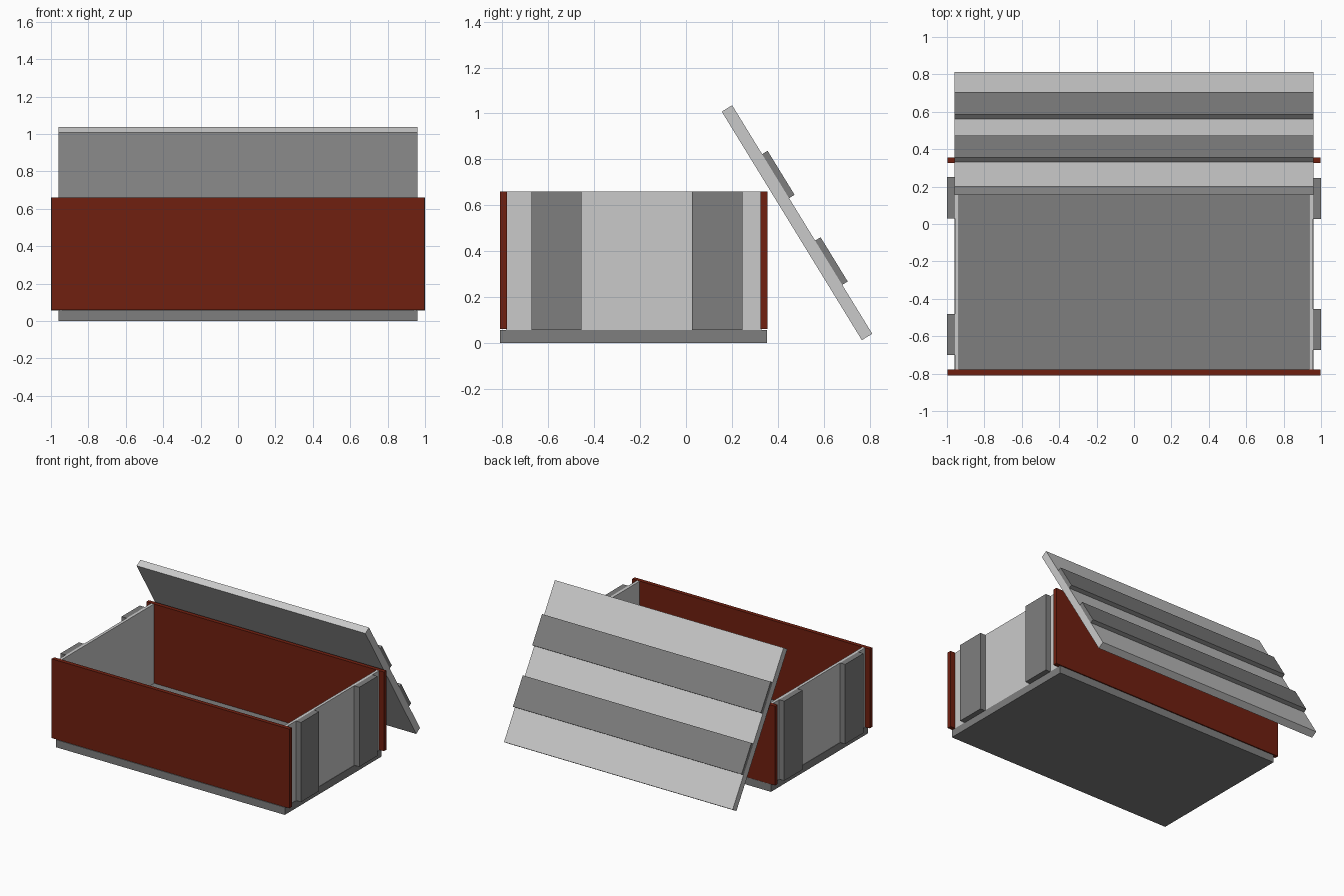
import bpy, bmesh
from mathutils import Matrix, Vector

if "Cube" in bpy.data.objects:
    bpy.data.objects.remove(bpy.data.objects["Cube"])


def material(name, rgb):
    m = bpy.data.materials.new(name)
    m.diffuse_color = (*rgb, 1)
    m.use_nodes = True
    m.node_tree.nodes["Principled BSDF"].inputs["Base Color"].default_value = m.diffuse_color
    return m


RED = material("dark_red", (0.162, 0.014, 0.005))
LIGHT = material("light_grey", (0.59, 0.59, 0.59))
DARK = material("mid_grey", (0.21, 0.21, 0.21))


def box(name, lo, hi, mat, matrix=Matrix()):
    """Box between two corners, optionally moved by a matrix."""
    lo, hi = Vector(lo), Vector(hi)
    bm = bmesh.new()
    bmesh.ops.create_cube(bm, size=1)
    for v in bm.verts:
        v.co = (lo + hi) / 2 + Vector(a * b for a, b in zip(v.co, hi - lo))
    me = bpy.data.meshes.new(name)
    bm.to_mesh(me)
    bm.free()
    me.materials.append(mat)
    ob = bpy.data.objects.new(name, me)
    ob.matrix_world = matrix
    bpy.context.collection.objects.link(ob)
    return ob


# Crate body: floor, long side boards
box("floor", (-0.96, -0.81, 0), (0.96, 0.352, 0.057), DARK)
box("front_board", (-0.998, -0.81, 0.06), (0.998, -0.779, 0.661), RED)
box("back_board", (-0.998, 0.325, 0.06), (0.998, 0.356, 0.661), RED)

# End boards with their upright battens (left battens sit slightly differently)
for side, s, spans in (("right", 1, ((-0.673, -0.455), (0.027, 0.246))),
                       ("left", -1, ((-0.70, -0.48), (0.03, 0.25)))):
    def xs(a, b):
        return sorted((s * a, s * b))
    a, b = xs(0.935, 0.957)
    box(side + "_end_board", (a, -0.785, 0.055), (b, 0.33, 0.66), LIGHT)
    a, b = xs(0.956, 1.0)
    for i, (y0, y1) in enumerate(spans):
        box(f"{side}_batten_{i + 1}", (a, y0, 0.056), (b, y1, 0.66), DARK)

# Leaning lid: local y runs down the slope, local z points outward
down = Vector((0, 0.61, -0.995)).normalized()
out = Vector((0, -down.z, down.y))
lean = Matrix(((-1, 0, 0, 0),
               (0, down.y, out.y, 0.201),
               (0, down.z, out.z, 1.036),
               (0, 0, 0, 1)))
lean[0][0] = -1
if lean.to_3x3().determinant() < 0:
    lean[0][0] = 1
out = Vector((0, -down.z, down.y))
for r in (1, 2):
    lean[r][2] = (0, -down.z, down.y)[r]
# outward is up and to the back
if lean[2][2] < 0:
    lean[1][2], lean[2][2] = -lean[1][2], -lean[2][2]
box("lid", (-0.96, 0, -0.053), (0.96, 1.168, 0), LIGHT, lean)
for i, (y0, y1) in enumerate(((0.25, 0.475), (0.692, 0.918))):
    box(f"lid_batten_{i + 1}", (-0.96, y0, -0.002), (0.96, y1, 0.028), DARK, lean)
